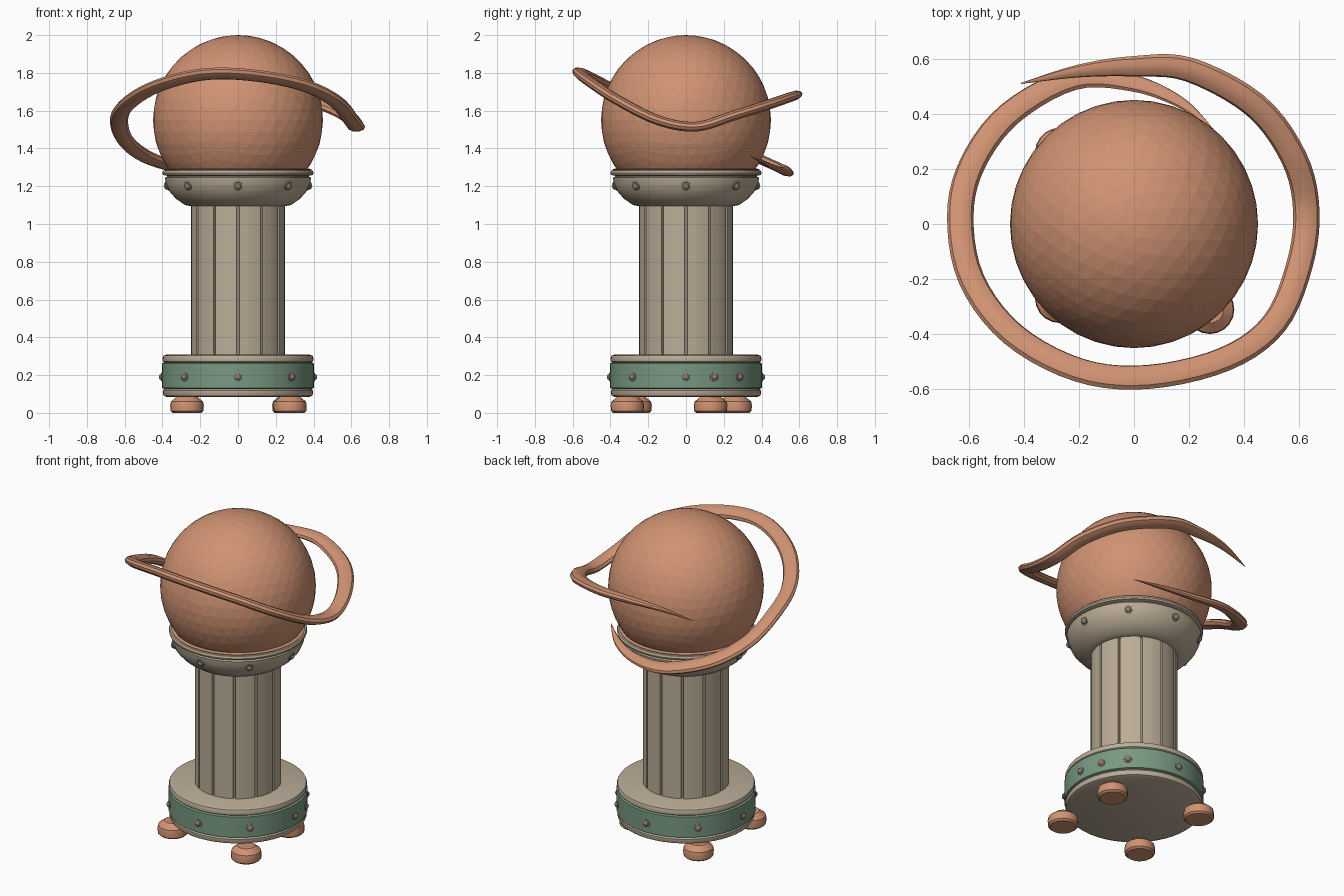
import bpy, bmesh, math
from mathutils import Vector

if "Cube" in bpy.data.objects:
    bpy.data.objects.remove(bpy.data.objects["Cube"])


def material(name, rgb):
    m = bpy.data.materials.new(name)
    m.diffuse_color = (*rgb, 1.0)
    m.use_nodes = True
    m.node_tree.nodes["Principled BSDF"].inputs["Base Color"].default_value = m.diffuse_color
    return m


TERRACOTTA = material("terracotta", (0.63, 0.29, 0.17))
STONE = material("stone", (0.50, 0.42, 0.31))
GREEN = material("sage_green", (0.19, 0.32, 0.22))
BRONZE = material("dull_bronze", (0.27, 0.22, 0.17))


def finish(name, bm, mat, smooth=True):
    bmesh.ops.recalc_face_normals(bm, faces=bm.faces)
    mesh = bpy.data.meshes.new(name)
    bm.to_mesh(mesh)
    bm.free()
    mesh.materials.append(mat)
    ob = bpy.data.objects.new(name, mesh)
    bpy.context.collection.objects.link(ob)
    if smooth:
        bpy.context.view_layer.objects.active = ob
        ob.select_set(True)
        bpy.ops.object.shade_smooth_by_angle(angle=math.radians(35))
        ob.select_set(False)
    return ob


def skin(bm, rings, caps=True):
    """Join a list of equal vertex loops into a tube."""
    loops = [[bm.verts.new(p) for p in ring] for ring in rings]
    n = len(loops[0])
    for a, b in zip(loops, loops[1:]):
        for i in range(n):
            j = (i + 1) % n
            bm.faces.new((a[i], a[j], b[j], b[i]))
    if caps:
        bm.faces.new(loops[0])
        bm.faces.new(loops[-1])


def circle(r, z, n, cx=0.0, cy=0.0):
    return [(cx + r * math.cos(math.tau * i / n), cy + r * math.sin(math.tau * i / n), z)
            for i in range(n)]


def lathe(name, profile, mat, n=48, cx=0.0, cy=0.0):
    bm = bmesh.new()
    skin(bm, [circle(r, z, n, cx, cy) for r, z in profile])
    return finish(name, bm, mat)


# Globe with faceted surface
bm = bmesh.new()
bmesh.ops.create_icosphere(bm, subdivisions=4, radius=0.45)
bmesh.ops.translate(bm, verts=bm.verts, vec=(0, 0, 1.55))
finish("globe", bm, TERRACOTTA, smooth=False)

# Cup holding the globe, with a grooved lip and coloured rim
lathe("cup", [(0.25, 1.095), (0.28, 1.10), (0.33, 1.135), (0.365, 1.175), (0.382, 1.215),
              (0.387, 1.245), (0.375, 1.25), (0.375, 1.255), (0.397, 1.26), (0.40, 1.27),
              (0.395, 1.283), (0.385, 1.286)], STONE)
lathe("cup_rim", [(0.385, 1.282), (0.388, 1.29), (0.37, 1.295), (0.355, 1.292)], TERRACOTTA)

# Column of twelve staves separated by narrow grooves
STAVES = 12
outline = []
for k in range(STAVES):
    seam = -math.pi / 2 + math.tau * k / STAVES
    outline += [(0.235, seam - 0.018), (0.235, seam + 0.018)]
    step = math.tau / STAVES
    outline += [(0.25, seam + 0.028 + (step - 0.056) * t / 3) for t in range(4)]
bm = bmesh.new()
skin(bm, [[(r * math.cos(a), r * math.sin(a), z) for r, a in outline] for z in (0.30, 1.11)])
finish("column", bm, STONE)

# Base: lower slab, coloured band, upper slab
lathe("base_lower_slab", [(0.375, 0.083), (0.392, 0.09), (0.397, 0.10), (0.397, 0.118),
                          (0.388, 0.13)], STONE)
lathe("base_band", [(0.385, 0.125), (0.402, 0.132), (0.402, 0.262), (0.385, 0.27)], GREEN)
lathe("base_upper_slab", [(0.388, 0.265), (0.398, 0.273), (0.40, 0.29), (0.395, 0.303),
                          (0.38, 0.308)], STONE)


# Rivets: a washer with a domed head, facing outward
def rivet(name, angle, r, z, tilt=0.0):
    out = Vector((math.cos(angle) * math.cos(tilt), math.sin(angle) * math.cos(tilt),
                  -math.sin(tilt)))
    side = Vector((-math.sin(angle), math.cos(angle), 0))
    up = out.cross(side)
    base = Vector((math.cos(angle) * r, math.sin(angle) * r, z))
    rings = []
    for rad, h in [(0.025, -0.008), (0.025, 0.003), (0.017, 0.006), (0.014, 0.012), (0.007, 0.016)]:
        rings.append([base + out * h + (side * math.cos(math.tau * i / 10)
                      + up * math.sin(math.tau * i / 10)) * rad for i in range(10)])
    bm = bmesh.new()
    skin(bm, rings)
    finish(name, bm, BRONZE)


for k in range(8):
    rivet(f"band_rivet_{k + 1}", k * math.pi / 4, 0.402, 0.19)
    rivet(f"cup_rivet_{k + 1}", k * math.pi / 4, 0.376, 1.20, 0.4)
rivet("band_rivet_extra", math.radians(22), 0.402, 0.19)

# Four round feet
for name, x, y in [("front_left", -0.27, -0.27), ("front_right", 0.275, -0.31),
                   ("back_left", -0.27, 0.26), ("back_right", 0.27, 0.13)]:
    lathe(f"{name}_foot", [(0.075, 0.0), (0.087, 0.01), (0.089, 0.04), (0.085, 0.06),
                           (0.07, 0.072), (0.05, 0.088)], TERRACOTTA, 20, x, y)

# Open spiral ring around the globe: x, y, z, width factor
PATH = [(-0.41, 0.51, 1.63, 0.04), (-0.2, 0.555, 1.67, 0.5), (0, 0.572, 1.68, 0.8),
        (0.2, 0.56, 1.675, 0.95), (0.44, 0.43, 1.63, 1), (0.58, 0.24, 1.57, 1),
        (0.625, 0.05, 1.515, 1), (0.60, -0.15, 1.55, 1), (0.51, -0.36, 1.655, 1),
        (0.33, -0.49, 1.74, 1), (0.05, -0.555, 1.79, 1), (-0.2, -0.53, 1.79, 1),
        (-0.44, -0.40, 1.725, 1), (-0.59, -0.2, 1.63, 1), (-0.63, 0.03, 1.54, 1),
        (-0.585, 0.22, 1.43, 1), (-0.45, 0.40, 1.34, 1), (-0.22, 0.525, 1.285, 0.9),
        (0, 0.51, 1.28, 0.7), (0.17, 0.44, 1.31, 0.45), (0.29, 0.34, 1.36, 0.04)]
pts = [Vector(p) for p in PATH]
samples = []
for i in range(len(pts) - 1):
    a, b = pts[max(i - 1, 0)], pts[i]
    c, d = pts[i + 1], pts[min(i + 2, len(pts) - 1)]
    for s in range(5):
        t = s / 5
        samples.append(0.5 * (2 * b + (c - a) * t + (2 * a - 5 * b + 4 * c - d) * t * t
                              + (3 * b - a - 3 * c + d) * t ** 3))
samples.append(pts[-1])
rings = []
for i, p in enumerate(samples):
    pos = p.xyz
    along = (samples[min(i + 1, len(samples) - 1)].xyz - samples[max(i - 1, 0)].xyz).normalized()
    radial = pos - Vector((0, 0, 1.53))
    radial = (radial - along * radial.dot(along)).normalized()
    normal = along.cross(radial)
    rings.append([pos + (radial * 0.048 * math.cos(math.tau * k / 10)
                  + normal * 0.027 * math.sin(math.tau * k / 10)) * p.w for k in range(10)])
bm = bmesh.new()
skin(bm, rings)
finish("orbit_ring", bm, TERRACOTTA)
